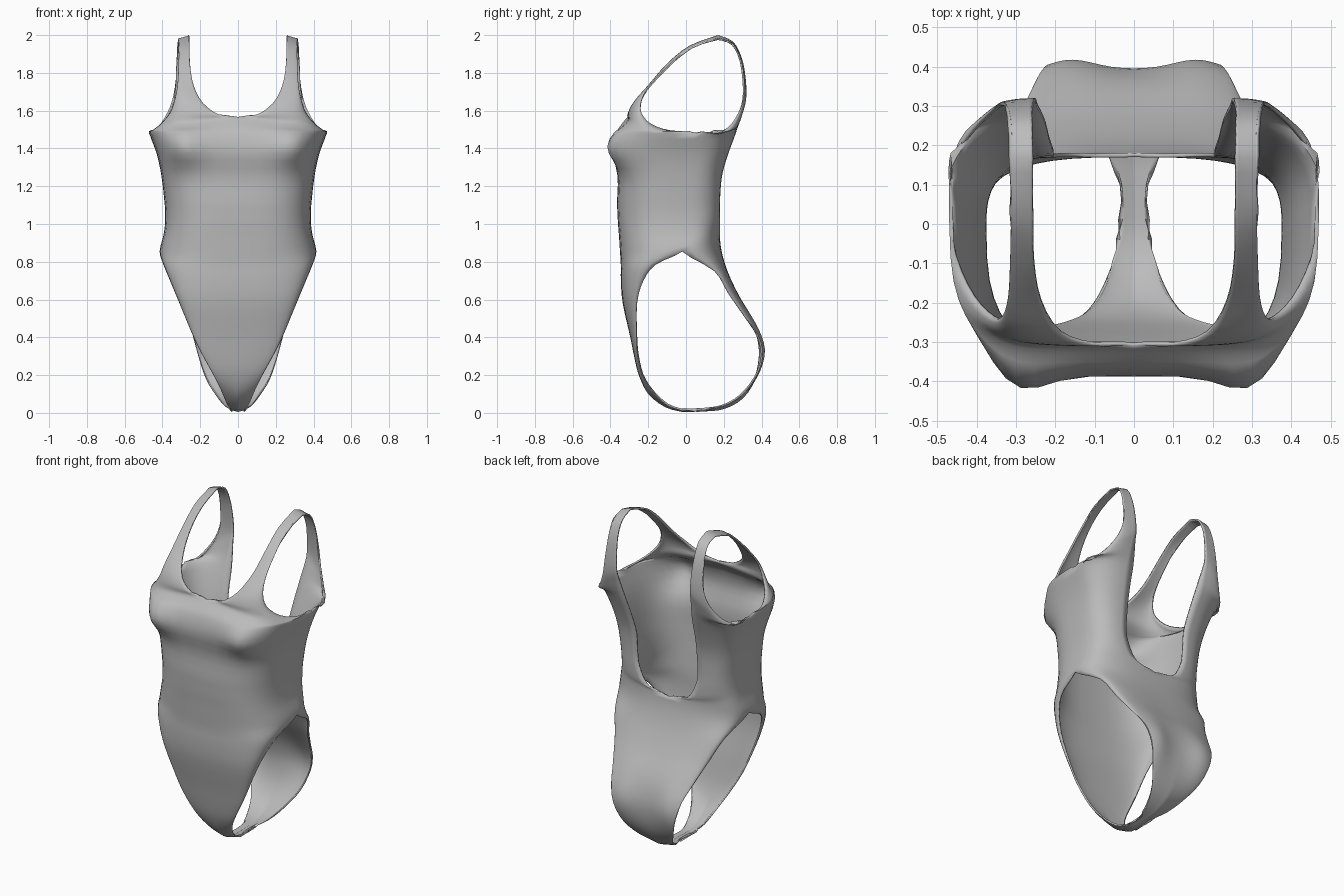
import bpy, bmesh, math
from mathutils import Vector

COLS, SUB = 12, 3

# Each row: centre-side point (x, y, z), outer edge point (x, y, z), roundness
FRONT_LOWER = [
    (0, -.02, .005, .03, -.02, .012, 2),
    (0, -.11, .03, .055, -.10, .04, 2),
    (0, -.20, .10, .09, -.18, .12, 2),
    (0, -.25, .20, .13, -.23, .20, 2),
    (0, -.275, .30, .185, -.255, .30, 2),
    (0, -.295, .40, .235, -.262, .40, 2.2),
    (0, -.335, .58, .31, -.26, .58, 2.5),
    (0, -.345, .70, .36, -.225, .70, 2.5),
    (0, -.345, .78, .395, -.16, .785, 2.6),
]
FRONT_TORSO = [
    (0, -.35, .86, .415, -.02, .855, 2.8),
    (0, -.355, .94, .395, 0, .94, 3),
    (0, -.36, 1.0, .387, 0, 1.0, 3),
    (0, -.363, 1.06, .386, 0, 1.06, 3),
    (0, -.365, 1.12, .39, 0, 1.12, 3),
    (0, -.362, 1.25, .405, .02, 1.25, 3.2),
    (0, -.388, 1.38, .43, .04, 1.37, 3.2),
    (0, -.37, 1.48, .47, .05, 1.48, 3.2),
]
FRONT_UPPER = [
    (0, -.34, 1.53, .455, -.08, 1.495, 3),
    (0, -.31, 1.567, .41, -.18, 1.53, 3),
    (.10, -.31, 1.58, .36, -.235, 1.59, 2.5),
    (.185, -.28, 1.64, .335, -.235, 1.66, 2),
    (.235, -.20, 1.735, .32, -.185, 1.74, 2),
    (.255, -.10, 1.85, .315, -.09, 1.84, 2),
    (.258, .02, 1.945, .312, .03, 1.94, 2),
    (.26, .17, 2.0, .31, .17, 1.985, 2),
]
BACK_LOWER = [
    (0, -.02, .005, .03, -.02, .012, 2),
    (0, .10, .008, .035, .10, .018, 2),
    (0, .20, .02, .07, .20, .035, 2),
    (0, .30, .075, .115, .29, .09, 2),
    (0, .37, .18, .17, .355, .18, 2),
    (0, .395, .30, .21, .39, .30, 2),
    (0, .385, .40, .24, .375, .41, 2),
    (0, .35, .50, .275, .31, .51, 2.2),
    (0, .28, .62, .32, .225, .63, 2.5),
    (0, .22, .75, .37, .15, .75, 2.6),
]
BACK_TORSO = [
    (0, .19, .85, .415, -.02, .855, 2.8),
    (0, .18, .92, .395, 0, .94, 3),
    (.13, .18, .945, .387, 0, 1.0, 2.7),
    (.19, .18, 1.04, .386, 0, 1.06, 2.5),
    (.205, .18, 1.12, .39, 0, 1.12, 2.5),
    (.205, .19, 1.25, .405, .02, 1.25, 2.5),
    (.215, .22, 1.36, .43, .04, 1.37, 2.5),
    (.225, .26, 1.47, .47, .05, 1.48, 2.5),
]
BACK_UPPER = [
    (.235, .285, 1.55, .455, .17, 1.485, 2.3),
    (.245, .305, 1.62, .41, .24, 1.53, 2),
    (.25, .32, 1.68, .36, .29, 1.62, 2),
    (.255, .315, 1.78, .335, .31, 1.72, 2),
    (.26, .295, 1.88, .32, .295, 1.86, 2),
    (.26, .25, 1.965, .312, .25, 1.955, 2),
    (.26, .17, 2.0, .31, .17, 1.985, 2),
]


def refine(rows):
    """Catmull-Rom subdivision along the rows."""
    out = []
    for i in range(len(rows) - 1):
        a, b, c, d = (rows[max(i - 1, 0)], rows[i], rows[i + 1],
                      rows[min(i + 2, len(rows) - 1)])
        for k in range(SUB):
            t = k / SUB
            out.append([.5 * (2 * q + (r - p) * t + (2 * p - 5 * q + 4 * r - s) * t * t
                              + (3 * q - p - 3 * r + s) * t ** 3)
                        for p, q, r, s in zip(a, b, c, d)])
    return out + [list(rows[-1])]


def gauss(d, width):
    return math.exp(-(d / width) ** 2)


def row_points(row):
    """Points along a rounded corner from the centre side to the outer edge."""
    xi, yi, zi, xo, yo, zo, n = row
    for j in range(COLS + 1):
        a = j / COLS * math.pi / 2
        u = math.sin(a) ** (2 / n)
        v = max(math.cos(a), 0) ** (2 / n)
        x, y, z = xi + (xo - xi) * u, yo + (yi - yo) * v, zi + (zo - zi) * u
        if y < -.1:   # bust
            y -= .075 * gauss(x - .30, .10) * gauss(z - 1.41, .095)
        if y > .2:    # seat
            y += .025 * gauss(x - .16, .08) * gauss(z - .33, .15)
        yield Vector((max(x, 0), y, z))


def add_panel(bm, rows, flip):
    grid = [[bm.verts.new(p) for p in row_points(r)] for r in refine(rows)]
    for r0, r1 in zip(grid, grid[1:]):
        for j in range(COLS):
            q = [r0[j], r0[j + 1], r1[j + 1], r1[j]]
            bm.faces.new(q[::-1] if flip else q)
    return grid


bm = bmesh.new()
front = add_panel(bm, FRONT_LOWER + FRONT_TORSO + FRONT_UPPER, False)
back = add_panel(bm, BACK_LOWER + BACK_TORSO + BACK_UPPER, True)

# Side seam, crotch seam and shoulder seam
f0, b0 = len(FRONT_LOWER) * SUB, len(BACK_LOWER) * SUB
weld = {back[b0 + k][-1]: front[f0 + k][-1]
        for k in range((len(FRONT_TORSO) - 1) * SUB + 1)}
for end in (0, -1):
    weld.update(zip(back[end], front[end]))
bmesh.ops.weld_verts(bm, targetmap=weld)

# Relax the seams a little, keeping the open rims in place
bmesh.ops.smooth_vert(bm, verts=[v for v in bm.verts if not v.is_boundary],
                      factor=.4, use_axis_x=True, use_axis_y=True, use_axis_z=True)

mesh = bpy.data.meshes.new("swimsuit")
bm.to_mesh(mesh)
bm.free()
suit = bpy.data.objects.new("swimsuit", mesh)
bpy.context.collection.objects.link(suit)

grey = bpy.data.materials.new("grey fabric")
grey.diffuse_color = (.5, .5, .5, 1)
mesh.materials.append(grey)

# Other half and fabric thickness
mirror = suit.modifiers.new("mirror", 'MIRROR')
mirror.use_clip = True
mirror.merge_threshold = .0005
solid = suit.modifiers.new("thickness", 'SOLIDIFY')
solid.thickness = .01
solid.offset = -1

bpy.context.view_layer.objects.active = suit
suit.select_set(True)
bpy.ops.object.shade_smooth_by_angle(angle=math.radians(35))
